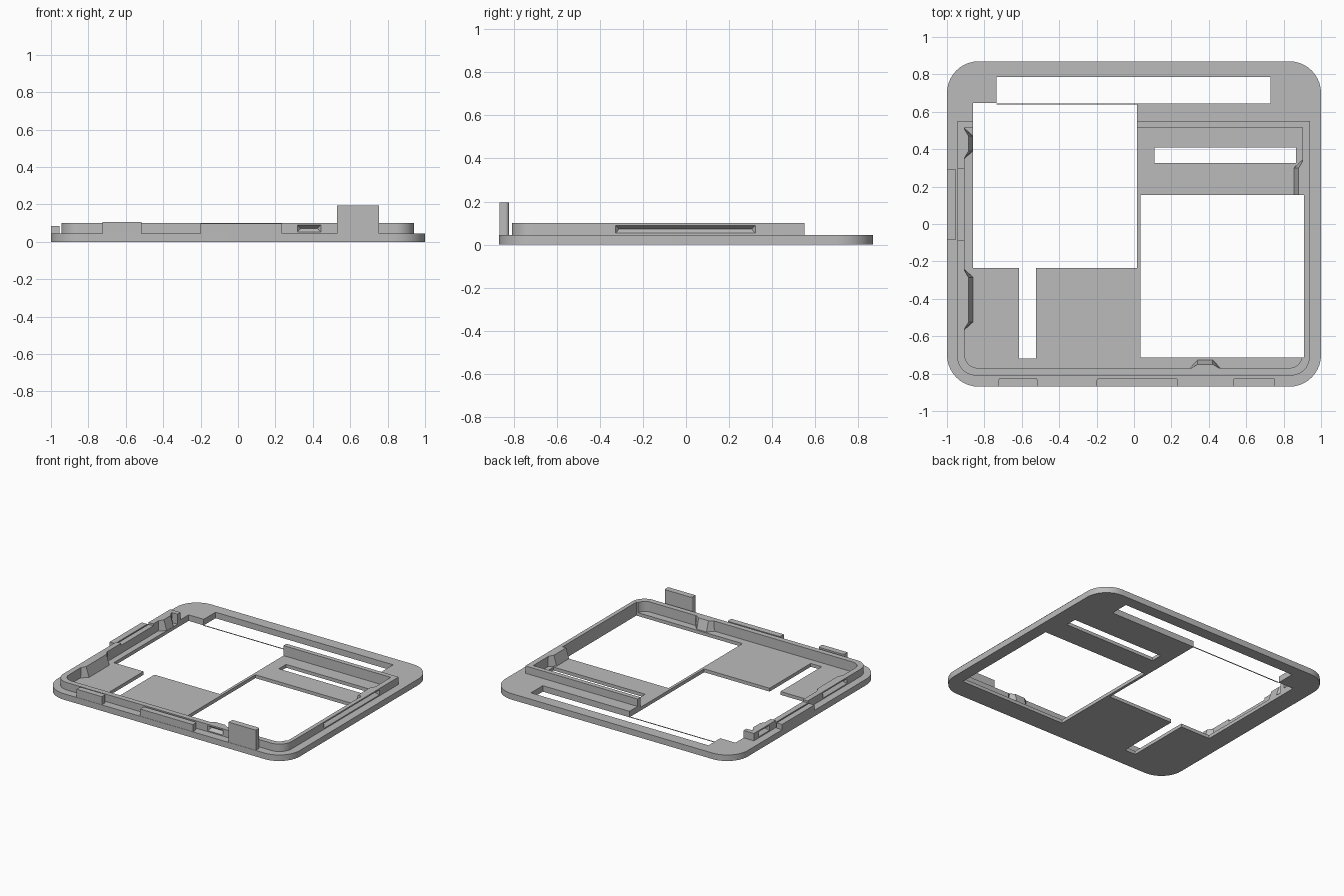
import bpy, bmesh, math

cube = bpy.data.objects.get("Cube")
if cube:
    bpy.data.objects.remove(cube, do_unlink=True)

grey = bpy.data.materials.new("plain grey")
grey.use_nodes = True
grey.diffuse_color = (0.5, 0.5, 0.5, 1)
grey.node_tree.nodes["Principled BSDF"].inputs["Base Color"].default_value = (0.5, 0.5, 0.5, 1)

PLATE, FLOOR, RIM = 0.045, 0.025, 0.10


def loft(name, bottom, top):
    """Solid between two matching loops of 3D points."""
    bm = bmesh.new()
    a = [bm.verts.new(p) for p in bottom]
    b = [bm.verts.new(p) for p in top]
    bm.faces.new(a)
    bm.faces.new(b)
    for i in range(len(a)):
        j = (i + 1) % len(a)
        bm.faces.new((a[i], a[j], b[j], b[i]))
    bmesh.ops.recalc_face_normals(bm, faces=bm.faces)
    mesh = bpy.data.meshes.new(name)
    bm.to_mesh(mesh)
    bm.free()
    mesh.materials.append(grey)
    ob = bpy.data.objects.new(name, mesh)
    bpy.context.collection.objects.link(ob)
    return ob


def slab(name, x0, x1, y0, y1, z0, z1, front_r=0, back_r=0, steps=10):
    """Box with separately rounded front and back corners."""
    pts = []
    corners = ((x1, y1, -1, -1, back_r), (x0, y1, 1, -1, back_r),
               (x0, y0, 1, 1, front_r), (x1, y0, -1, 1, front_r))
    for k, (x, y, sx, sy, r) in enumerate(corners):
        n = steps if r else 0
        for i in range(n + 1):
            t = math.pi / 2 * (k + i / max(n, 1))
            pts.append((x + sx * r + r * math.cos(t), y + sy * r + r * math.sin(t)))
    return loft(name, [(x, y, z0) for x, y in pts], [(x, y, z1) for x, y in pts])


def combine(target, other, operation):
    mod = target.modifiers.new(operation.lower(), "BOOLEAN")
    mod.operation, mod.solver, mod.object = operation, "EXACT", other
    bpy.ops.object.select_all(action="DESELECT")
    bpy.context.view_layer.objects.active = target
    target.select_set(True)
    bpy.ops.object.modifier_apply(modifier=mod.name)
    bpy.data.objects.remove(other, do_unlink=True)


def placed(side, along, inward, z):
    """Point on a rim side, measured along it and inward from its outer face."""
    if side == "front":
        return (along, -0.81 + inward, z)
    if side == "right":
        return (-0.945 + inward, along, z)
    return (0.94 - inward, along, z)


def snap_bump(side, a, b):
    """Tapered swelling on the inside of the rim."""
    def loop(z, depth):
        return [placed(side, a - 0.02, 0.03, z), placed(side, a + 0.03, depth, z),
                placed(side, b - 0.03, depth, z), placed(side, b + 0.02, 0.03, z)]
    return loft("snap_bump", loop(FLOOR - 0.005, 0.085), loop(RIM, 0.06))


def snap_groove(side, a, b):
    """V-shaped groove on the outside of the rim."""
    def loop(along, shift):
        return [placed(side, along, -0.01, 0.097), placed(side, along + shift, 0.024, 0.072),
                placed(side, along, -0.01, PLATE)]
    return loft("snap_groove", loop(a, 0.025), loop(b, -0.025))


# Flat plate with raised rim, hollowed down to a thin floor
tray = slab("tray", -1, 1, -0.87, 0.87, 0, PLATE, 0.17, 0.17)
rim = slab("rim", -0.945, 0.94, -0.81, 0.55, 0.03, RIM, 0.1)
combine(tray, rim, "UNION")
combine(tray, slab("hollow", -0.905, 0.9, -0.77, 0.515, FLOOR, 0.3, 0.07), "DIFFERENCE")

# Snap bumps inside and grooves outside
snaps = (("front", 0.31, 0.45), ("right", 0.36, 0.5),
         ("right", -0.555, -0.255), ("left", -0.335, 0.33))
for snap in snaps:
    combine(tray, snap_bump(*snap), "UNION")
for snap in snaps:
    combine(tray, snap_groove(*snap), "DIFFERENCE")

# Through openings: back slot, two windows, narrow slot, cable slot
openings = ((-0.735, 0.73, 0.645, 0.785), (-0.86, 0.015, -0.235, 0.646),
            (0.035, 0.91, -0.715, 0.155), (-0.615, -0.525, -0.72, -0.2),
            (0.11, 0.865, 0.325, 0.41))
for x0, x1, y0, y1 in openings:
    combine(tray, slab("opening", x0, x1, y0, y1, -0.1, 0.3), "DIFFERENCE")

# Lowered stretch of rim beside the side tab
combine(tray, slab("rim_notch", -0.96, -0.87, -0.085, 0.295, 0.085, 0.3), "DIFFERENCE")

# Thin thread across the gap between window and back slot
slab("thin_strip", -0.735, 0.015, 0.64, 0.645, 0, 0.004)

# Upright tabs along the front edge and the right edge
slab("front_tab_right", -0.725, -0.515, -0.868, -0.823, PLATE, 0.105, 0, 0.015)
slab("front_tab_middle", -0.2, 0.235, -0.868, -0.823, PLATE, 0.098, 0, 0.015)
slab("front_tab_tall", 0.53, 0.755, -0.868, -0.823, PLATE, 0.195, 0, 0.015)
slab("side_tab", -1, -0.955, -0.085, 0.295, PLATE, 0.085)

bpy.ops.object.select_all(action="DESELECT")
tray.select_set(True)
bpy.context.view_layer.objects.active = tray
bpy.ops.object.shade_smooth_by_angle(angle=math.radians(25))
